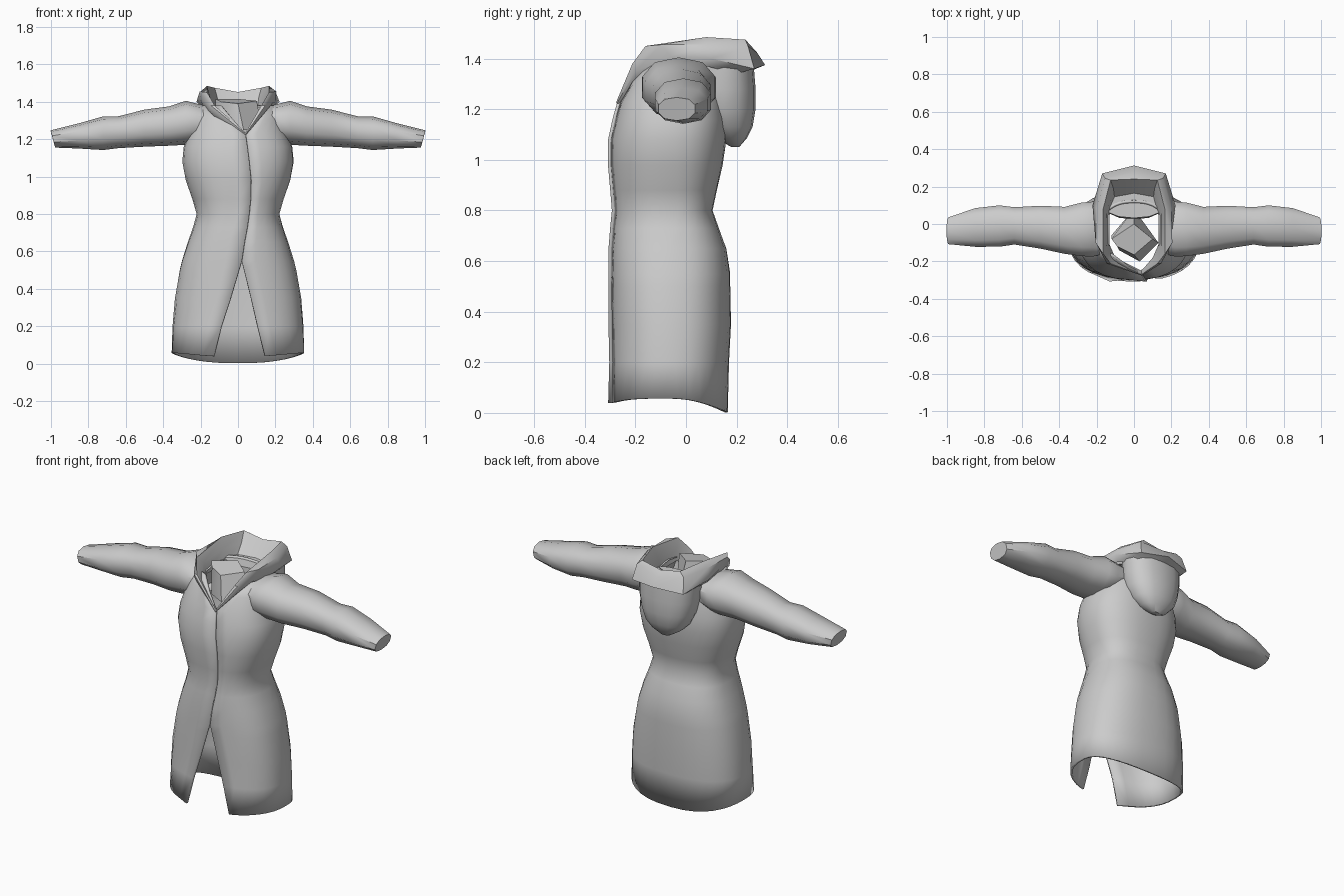
import bpy
import math

cloth = bpy.data.materials.new("grey cloth")
cloth.diffuse_color = (0.6, 0.6, 0.6, 1)


def loft(name, rows, closed=False, cap_start=False, cap_end=False, thick=0.0):
    """Skin a list of equally long point rows; rows run counter-clockwise going up."""
    n = len(rows[0])
    verts = [p for r in rows for p in r]
    faces = []
    for i in range(len(rows) - 1):
        for j in range(n if closed else n - 1):
            k = (j + 1) % n
            faces.append((i * n + j, i * n + k, (i + 1) * n + k, (i + 1) * n + j))
    if cap_start:
        faces.append(tuple(reversed(range(n))))
    if cap_end:
        faces.append(tuple(range((len(rows) - 1) * n, len(rows) * n)))
    me = bpy.data.meshes.new(name)
    me.from_pydata(verts, [], faces)
    me.validate()
    me.materials.append(cloth)
    ob = bpy.data.objects.new(name, me)
    bpy.context.collection.objects.link(ob)
    if thick:
        mod = ob.modifiers.new("cloth thickness", 'SOLIDIFY')
        mod.thickness = thick
        mod.offset = -1
    bpy.ops.object.select_all(action='DESELECT')
    ob.select_set(True)
    bpy.context.view_layer.objects.active = ob
    bpy.ops.object.shade_smooth_by_angle(angle=math.radians(45))
    return ob


def spow(v, e):
    return math.copysign(abs(v) ** e, v)


# Coat body: z, half width, front y, back y, left and right front edge x
SECTIONS = [
    (0.05, 0.355, -0.305, 0.165, -0.13, 0.145),
    (0.20, 0.350, -0.295, 0.170, -0.09, 0.105),
    (0.35, 0.338, -0.295, 0.178, -0.04, 0.07),
    (0.50, 0.312, -0.295, 0.175, 0.005, 0.033),
    (0.55, 0.300, -0.295, 0.175, 0.02, 0.02),
    (0.65, 0.268, -0.295, 0.160, 0.035, 0.035),
    (0.73, 0.240, -0.290, 0.130, 0.05, 0.05),
    (0.80, 0.222, -0.285, 0.105, 0.06, 0.06),
    (0.88, 0.245, -0.292, 0.122, 0.068, 0.068),
    (0.98, 0.280, -0.300, 0.145, 0.07, 0.07),
    (1.08, 0.298, -0.298, 0.160, 0.06, 0.06),
    (1.16, 0.290, -0.280, 0.162, 0.05, 0.05),
    (1.23, 0.265, -0.260, 0.155, 0.04, 0.04),
    (1.31, 0.235, -0.225, 0.145, -0.03, 0.10),
    (1.38, 0.190, -0.190, 0.125, -0.09, 0.14),
]
SEG, EXP, YC = 30, 2.4, -0.06
rows = []
for i, (z, a, yf, yb, xl, xr) in enumerate(SECTIONS):
    t0 = -math.acos(spow(xr / a, EXP / 2))
    t1 = 2 * math.pi - math.acos(spow(xl / a, EXP / 2))
    row = []
    for j in range(SEG + 1):
        t = t0 + (t1 - t0) * j / SEG
        c, s = spow(math.cos(t), 2 / EXP), spow(math.sin(t), 2 / EXP)
        y = YC + s * ((yb - YC) if s > 0 else (YC - yf))
        zz = z
        if i == 0:  # hem dips at the back and front
            zz = 0.057 - (0.055 * s * s if s > 0 else 0.02 * s ** 4)
        if j == SEG:  # overlapping flap edge
            y -= 0.012
        row.append((a * c, y, zz))
    rows.append(row)
loft("coat_body", rows, thick=0.013)

# Sleeves: x, top z, bottom z, front y, back y
SLEEVE = [
    (0.13, 1.375, 1.22, -0.15, 0.11),
    (0.22, 1.390, 1.18, -0.175, 0.12),
    (0.28, 1.405, 1.17, -0.172, 0.115),
    (0.37, 1.375, 1.165, -0.16, 0.092),
    (0.50, 1.358, 1.16, -0.132, 0.098),
    (0.64, 1.322, 1.152, -0.11, 0.09),
    (0.72, 1.322, 1.142, -0.122, 0.10),
    (0.85, 1.285, 1.15, -0.122, 0.085),
    (0.99, 1.247, 1.155, -0.108, 0.035),
]
for side, label in ((1, "left"), (-1, "right")):
    rows = []
    for k, (x, zt, zb, yf, yb) in enumerate(SLEEVE):
        row = []
        for j in range(10):
            t = side * 2 * math.pi * (j + 0.5) / 10
            y = (yf + yb) / 2 + (yb - yf) / 2 * 1.04 * spow(math.cos(t), 0.85)
            z = (zt + zb) / 2 + (zt - zb) / 2 * spow(math.sin(t), 0.85)
            slant = 0.013 * math.sin(t) * side if k == len(SLEEVE) - 1 else 0
            row.append((side * (x + abs(slant) * (1 if z > 1.2 else -1)), y, z))
        rows.append(row)
    loft(label + "_sleeve", rows, closed=True, cap_end=True)

# Folded hood collar: right half of each ring from the neck point to the back
COLLAR = [
    [(.04, -.262, 1.222), (.125, -.20, 1.32), (.18, -.08, 1.36), (.195, .08, 1.37),
     (.15, .20, 1.34), (0, .24, 1.345)],
    [(.042, -.274, 1.222), (.15, -.20, 1.35), (.20, -.06, 1.41), (.222, .10, 1.40),
     (.17, .27, 1.36), (0, .313, 1.375)],
    [(.042, -.276, 1.228), (.145, -.212, 1.38), (.205, -.10, 1.455), (.20, .08, 1.455),
     (.155, .245, 1.45), (0, .28, 1.425)],
    [(.04, -.270, 1.235), (.125, -.212, 1.38), (.165, -.16, 1.45), (.165, .08, 1.485),
     (.125, .235, 1.475), (0, .24, 1.452)],
    [(.04, -.258, 1.235), (.11, -.195, 1.35), (.145, -.12, 1.41), (.145, .06, 1.42),
     (.11, .19, 1.42), (0, .205, 1.415)],
    [(.04, -.250, 1.225), (.10, -.18, 1.30), (.135, -.10, 1.34), (.135, .04, 1.34),
     (.10, .11, 1.33), (0, .12, 1.32)],
]
rows = []
for half in COLLAR:
    mirrored = [(-x, y, z) for x, y, z in reversed(half[1:-1])]
    rows.append(half + mirrored + [half[0]])
loft("hood_collar", rows)

# Hanging hood pouch: z, half width, centre y, depth
rows = []
for z, w, yc, d in ((1.05, .03, .195, .015), (1.085, .09, .18, .06), (1.13, .135, .165, .098),
                    (1.20, .165, .15, .125), (1.28, .18, .15, .125), (1.37, .185, .15, .118)):
    rows.append([(w * spow(math.cos(t), .85), yc + d * spow(math.sin(t), .85), z)
                 for t in (2 * math.pi * j / 16 for j in range(16))])
loft("hood_pouch", rows, closed=True, cap_start=True, cap_end=True)

# Folded cloth inside the neck opening
top = [(.10, -.08, 1.405), (.0, .0, 1.415), (-.12, -.08, 1.415), (-.09, -.12, 1.40), (.0, -.165, 1.39)]
base = [(.13, -.10, 1.25), (.0, .08, 1.25), (-.12, -.06, 1.25), (-.08, -.14, 1.25), (.03, -.20, 1.25)]
loft("neck_lining", [base, top], closed=True, cap_end=True)
